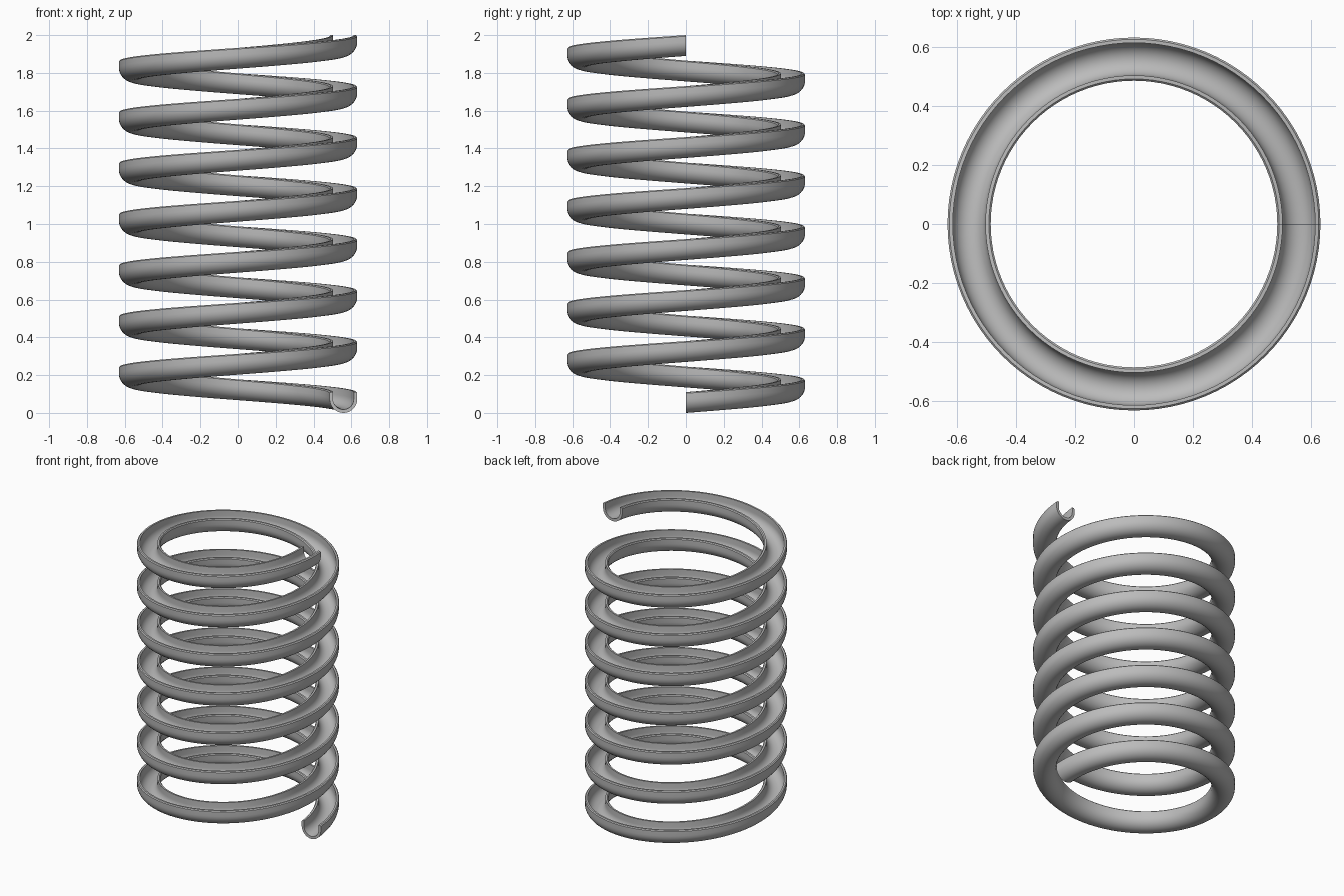
import bpy
import bmesh
from math import sin, cos, pi, radians

cube = bpy.data.objects.get("Cube")
if cube:
    bpy.data.objects.remove(cube, do_unlink=True)

# Spring dimensions
TURNS = 7
STEPS = 96            # segments per turn
COIL_R = 0.558        # centre of the channel
HALF_W = 0.073        # outer half width of the channel
WALL = 0.018
HEIGHT = 0.11
RISE = 2.0 - HEIGHT
ARC = 16              # segments in each half-round


def half_round(radius):
    """Lower half circle from the inner side to the outer side."""
    return [(-radius * cos(pi * i / ARC), HALF_W - radius * sin(pi * i / ARC))
            for i in range(ARC + 1)]


def channel_profile():
    """Closed U section, open at the top, with softened outer lips."""
    lip = 0.006
    inner = HALF_W - WALL
    outside = half_round(HALF_W)
    inside = half_round(inner)[::-1]
    right_lip = [(HALF_W, HEIGHT - lip), (HALF_W - lip, HEIGHT), (inner, HEIGHT)]
    left_lip = [(-x, z) for x, z in reversed(right_lip)]
    return outside + right_lip + inside + left_lip


# Sweep the section along the helix
profile = channel_profile()
bm = bmesh.new()
rings = []
for s in range(TURNS * STEPS + 1):
    a = 2 * pi * s / STEPS
    lift = RISE * s / (TURNS * STEPS)
    rings.append([bm.verts.new(((COIL_R + x) * cos(a), (COIL_R + x) * sin(a), z + lift))
                  for x, z in profile])

n = len(profile)
for low, high in zip(rings, rings[1:]):
    for i in range(n):
        j = (i + 1) % n
        bm.faces.new((low[i], low[j], high[j], high[i]))

# Close both cut ends
bm.faces.new(rings[0])
bm.faces.new(rings[-1][::-1])
bmesh.ops.recalc_face_normals(bm, faces=bm.faces)

mesh = bpy.data.meshes.new("coil_spring")
bm.to_mesh(mesh)
bm.free()
spring = bpy.data.objects.new("coil_spring", mesh)
bpy.context.collection.objects.link(spring)

# Plain grey metal
grey = bpy.data.materials.new("grey_metal")
grey.use_nodes = True
colour = (0.5, 0.5, 0.5, 1.0)
grey.diffuse_color = colour
grey.node_tree.nodes["Principled BSDF"].inputs["Base Color"].default_value = colour
mesh.materials.append(grey)

# Smooth shading with crisp lips and ends
bpy.ops.object.select_all(action="DESELECT")
spring.select_set(True)
bpy.context.view_layer.objects.active = spring
bpy.ops.object.shade_smooth_by_angle(angle=radians(35))
